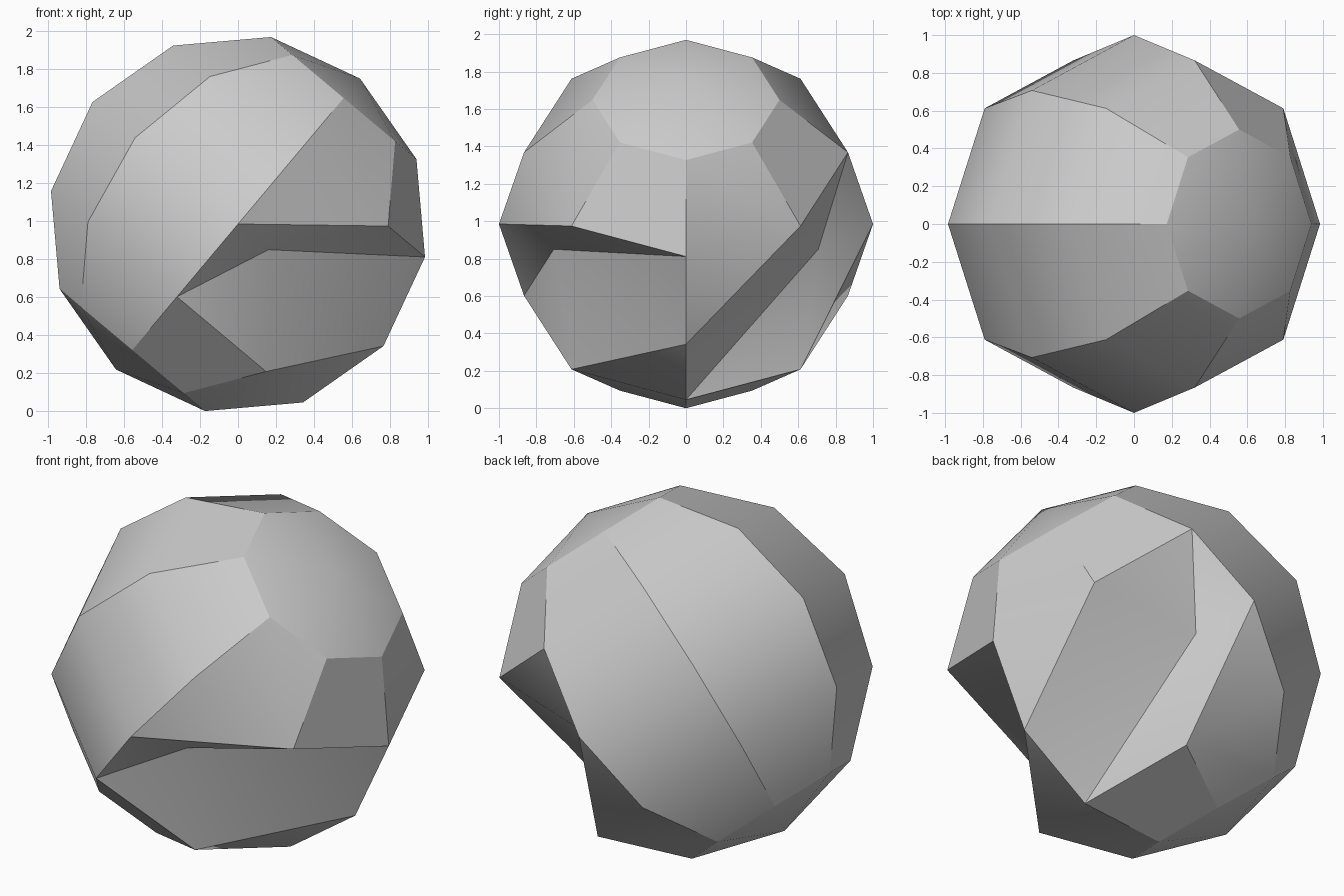
import bpy, bmesh, math
from mathutils import Matrix

cube = bpy.data.objects.get("Cube")
if cube:
    bpy.data.objects.remove(cube, do_unlink=True)

# Single grey material
grey = bpy.data.materials.new("plain_grey")
grey.use_nodes = True
colour = (0.6, 0.6, 0.6, 1)
grey.diffuse_color = colour
grey.node_tree.nodes["Principled BSDF"].inputs["Base Color"].default_value = colour

# Faceted ball with its poles on z
bm = bmesh.new()
bmesh.ops.create_uvsphere(bm, u_segments=8, v_segments=6, radius=1)

# Two dents: split the quads around each chosen vertex, then push it inward
dents = [v for v in bm.verts if abs(v.co.z) < 0.01 and abs(v.co.x - abs(v.co.y)) < 0.01]
for face in {f for v in dents for f in v.link_faces}:
    by_height = sorted(face.verts, key=lambda v: v.co.z)
    low = min(by_height[:2], key=lambda v: v.co.y)
    high = max(by_height[2:], key=lambda v: v.co.y)
    bmesh.utils.face_split(face, low, high)
for v in dents:
    v.co.x = 0.21

# Tilt the poles toward +x and rest the ball on the ground
bm.transform(Matrix.Rotation(math.radians(40), 4, 'Y'))
lowest = min(v.co.z for v in bm.verts)
bm.transform(Matrix.Translation((0, 0, -lowest)))
bmesh.ops.recalc_face_normals(bm, faces=bm.faces)

mesh = bpy.data.meshes.new("dented_ball")
bm.to_mesh(mesh)
bm.free()
mesh.materials.append(grey)
ball = bpy.data.objects.new("dented_ball", mesh)
bpy.context.collection.objects.link(ball)

# Smooth shading with sharp creases
bpy.ops.object.select_all(action='DESELECT')
ball.select_set(True)
bpy.context.view_layer.objects.active = ball
bpy.ops.object.shade_smooth_by_angle(angle=math.radians(30))
